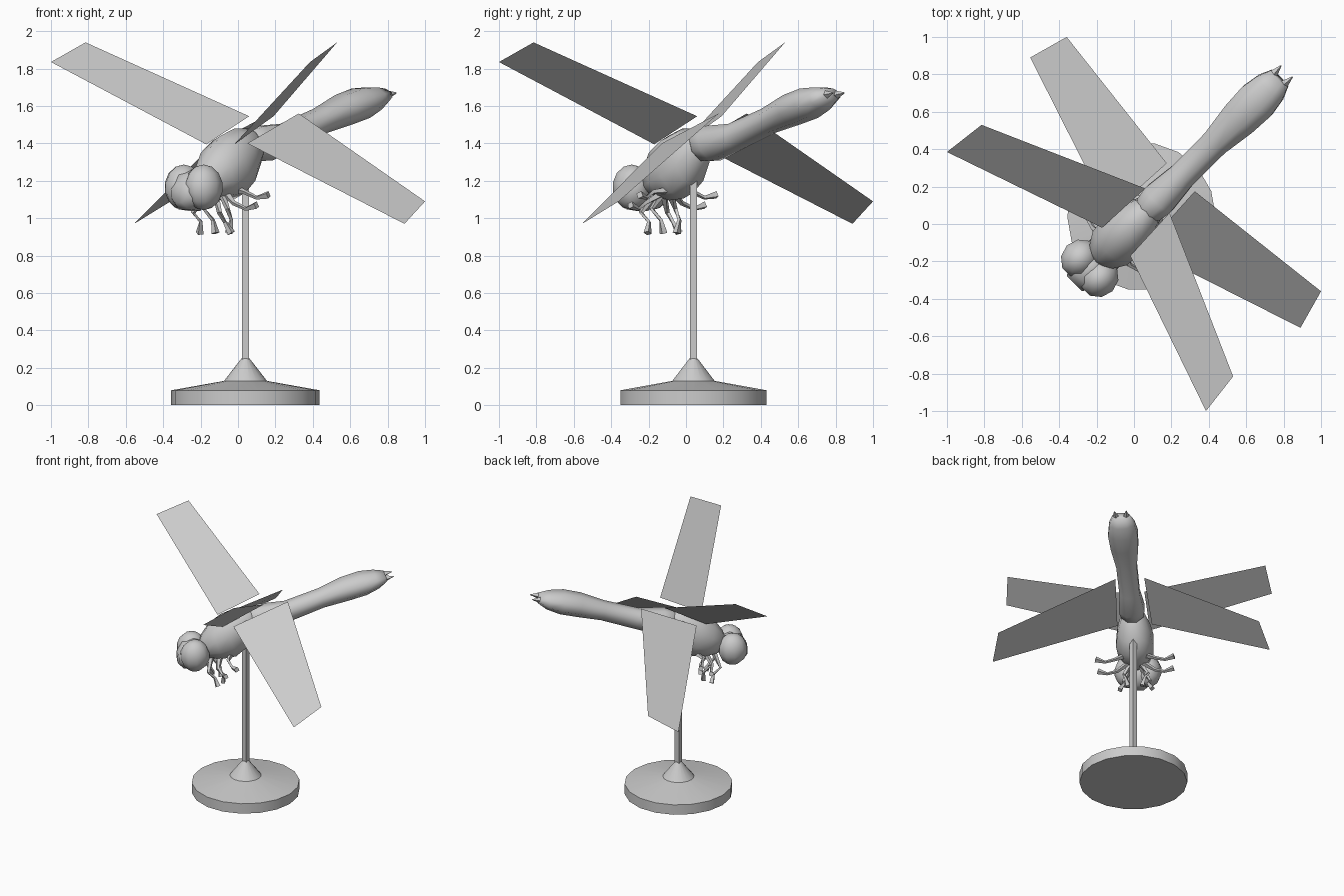
import bpy, math
from mathutils import Vector

if "Cube" in bpy.data.objects:
    bpy.data.objects.remove(bpy.data.objects["Cube"])

grey = bpy.data.materials.new("plain grey")
grey.diffuse_color = (0.6, 0.6, 0.6, 1)
grey.use_nodes = True
grey.node_tree.nodes["Principled BSDF"].inputs["Base Color"].default_value = grey.diffuse_color
R = math.sqrt(0.5)


def place(u, v, z):
    """Insect frame: u runs head to tail, v sideways, z up."""
    return Vector(((u + v) * R, (u - v) * R, z))


def make(name, verts, faces, smooth=True, angle=50):
    mesh = bpy.data.meshes.new(name)
    mesh.from_pydata(verts, [], faces)
    mesh.materials.append(grey)
    ob = bpy.data.objects.new(name, mesh)
    bpy.context.collection.objects.link(ob)
    bpy.context.view_layer.objects.active = ob
    bpy.ops.object.select_all(action='DESELECT')
    ob.select_set(True)
    if smooth:
        bpy.ops.object.mode_set(mode='EDIT')
        bpy.ops.mesh.select_all(action='SELECT')
        bpy.ops.mesh.normals_make_consistent(inside=False)
        bpy.ops.object.mode_set(mode='OBJECT')
        bpy.ops.object.shade_smooth_by_angle(angle=math.radians(angle))
    return ob


def bridge(rings, n):
    """Faces joining successive rings of n points, closed at both ends."""
    faces = [(r * n + i, r * n + (i + 1) % n, (r + 1) * n + (i + 1) % n, (r + 1) * n + i)
             for r in range(rings - 1) for i in range(n)]
    return faces + [tuple(range(n)), tuple((rings - 1) * n + i for i in range(n))]


def body_loft(name, sections, n=8):
    """Sections are (u, z, half width, half height, backward lean)."""
    verts = []
    for u, z, w, h, lean in sections:
        for i in range(n):
            a = 2 * math.pi * (i + 0.5) / n
            s = math.sin(a)
            verts.append(place(u - lean * s * h, w * math.cos(a), z + h * s))
    return make(name, verts, bridge(len(sections), n), angle=75)


def limb(name, points, radii, n=4):
    """Tapered tube through points given in the insect frame."""
    pts = [place(*p) for p in points]
    verts = []
    for k, p in enumerate(pts):
        d = (pts[min(k + 1, len(pts) - 1)] - pts[max(k - 1, 0)]).normalized()
        a = d.cross(Vector((0.31, 0.2, 0.93))).normalized()
        b = d.cross(a)
        for i in range(n):
            t = 2 * math.pi * i / n
            verts.append(p + radii[k] * (a * math.cos(t) + b * math.sin(t)))
    return make(name, verts, bridge(len(pts), n), angle=40)


def lathe(name, profile, n, turn=0.0):
    verts = [(0.04 + r * math.cos(2 * math.pi * (i + turn) / n),
              0.04 + r * math.sin(2 * math.pi * (i + turn) / n), z)
             for r, z in profile for i in range(n)]
    return make(name, verts, bridge(len(profile), n), angle=35)


# Stand: round foot with a small cone, and a square rod
lathe("stand_base", [(0.397, 0), (0.397, 0.08), (0.115, 0.13), (0.022, 0.25)], 18)
lathe("stand_rod", [(0.028, 0.22), (0.028, 1.25)], 4, 0.5)

# Thorax and abdomen
body_loft("thorax", [(-0.28, 1.18, 0.04, 0.045, 0.3), (-0.245, 1.20, 0.09, 0.09, 0.3),
                     (-0.17, 1.235, 0.135, 0.14, 0.3), (-0.07, 1.275, 0.145, 0.17, 0.3),
                     (0.02, 1.325, 0.125, 0.155, 0.3), (0.10, 1.38, 0.09, 0.10, 0.3),
                     (0.14, 1.41, 0.04, 0.05, 0.3)], 10)
body_loft("abdomen", [(0.06, 1.385, 0.045, 0.05, 0.3), (0.12, 1.39, 0.09, 0.09, 0.3),
                      (0.19, 1.40, 0.102, 0.10, 0.3), (0.37, 1.435, 0.08, 0.075, 0.3),
                      (0.62, 1.52, 0.082, 0.07, 0.3), (0.80, 1.58, 0.11, 0.085, 0.3),
                      (0.93, 1.615, 0.118, 0.085, 0.3), (1.03, 1.64, 0.10, 0.065, 0.3),
                      (1.10, 1.66, 0.068, 0.035, 0.3)])

# Head: a face between two bulging eyes
body_loft("face", [(-0.45, 1.13, 0.06, 0.05, 0), (-0.41, 1.14, 0.10, 0.10, 0),
                   (-0.33, 1.15, 0.12, 0.12, 0), (-0.25, 1.17, 0.06, 0.07, 0)])
for side, label in ((1, "right"), (-1, "left")):
    bpy.ops.mesh.primitive_uv_sphere_add(segments=10, ring_count=7, radius=1,
                                         location=place(-0.335, 0.075 * side, 1.165))
    eye = bpy.context.object
    eye.name = "eye_" + label
    eye.scale = (0.11, 0.10, 0.122)
    eye.rotation_euler = (0, 0, math.radians(45))
    eye.data.materials.append(grey)
    bpy.ops.object.shade_smooth_by_angle(angle=math.radians(60))

    # Tail prong
    limb("tail_prong_" + label, [(1.07, 0.038 * side, 1.655), (1.155, 0.043 * side, 1.67)],
         [0.032, 0.003])

    # Legs
    legs = {
        "front_leg": [(-0.20, 0.03, 1.13), (-0.24, 0.10, 1.03), (-0.19, 0.09, 0.98), (-0.17, 0.12, 0.92)],
        "inner_leg": [(-0.15, 0.03, 1.13), (-0.17, 0.09, 1.05), (-0.12, 0.07, 0.99), (-0.12, 0.05, 0.92)],
        "middle_leg": [(-0.14, 0.05, 1.13), (-0.17, 0.14, 1.08), (-0.15, 0.21, 1.05), (-0.14, 0.28, 1.07)],
        "back_leg": [(-0.06, 0.06, 1.15), (-0.10, 0.15, 1.14), (-0.08, 0.22, 1.11), (-0.06, 0.29, 1.125)],
    }
    for name, path in legs.items():
        limb(name + "_" + label, [(u, v * side, z) for u, v, z in path],
             [0.022, 0.013, 0.011, 0.022])

    # Wings: thin flat blades, mirrored by swapping x and y
    wings = {
        "front_wing": [(0.385, -1.0, 1.835), (0.53, -0.815, 1.94), (0.19, 0.06, 1.545), (-0.02, -0.17, 1.395)],
        "back_wing": [(1.0, -0.36, 1.09), (0.325, 0.175, 1.56), (0.05, -0.13, 1.40), (0.89, -0.555, 0.97)],
    }
    for name, corners in wings.items():
        if side < 0:
            corners = [(y, x, z) for x, y, z in reversed(corners)]
        make(name + "_" + label, corners, [(0, 1, 2, 3)], smooth=False)
